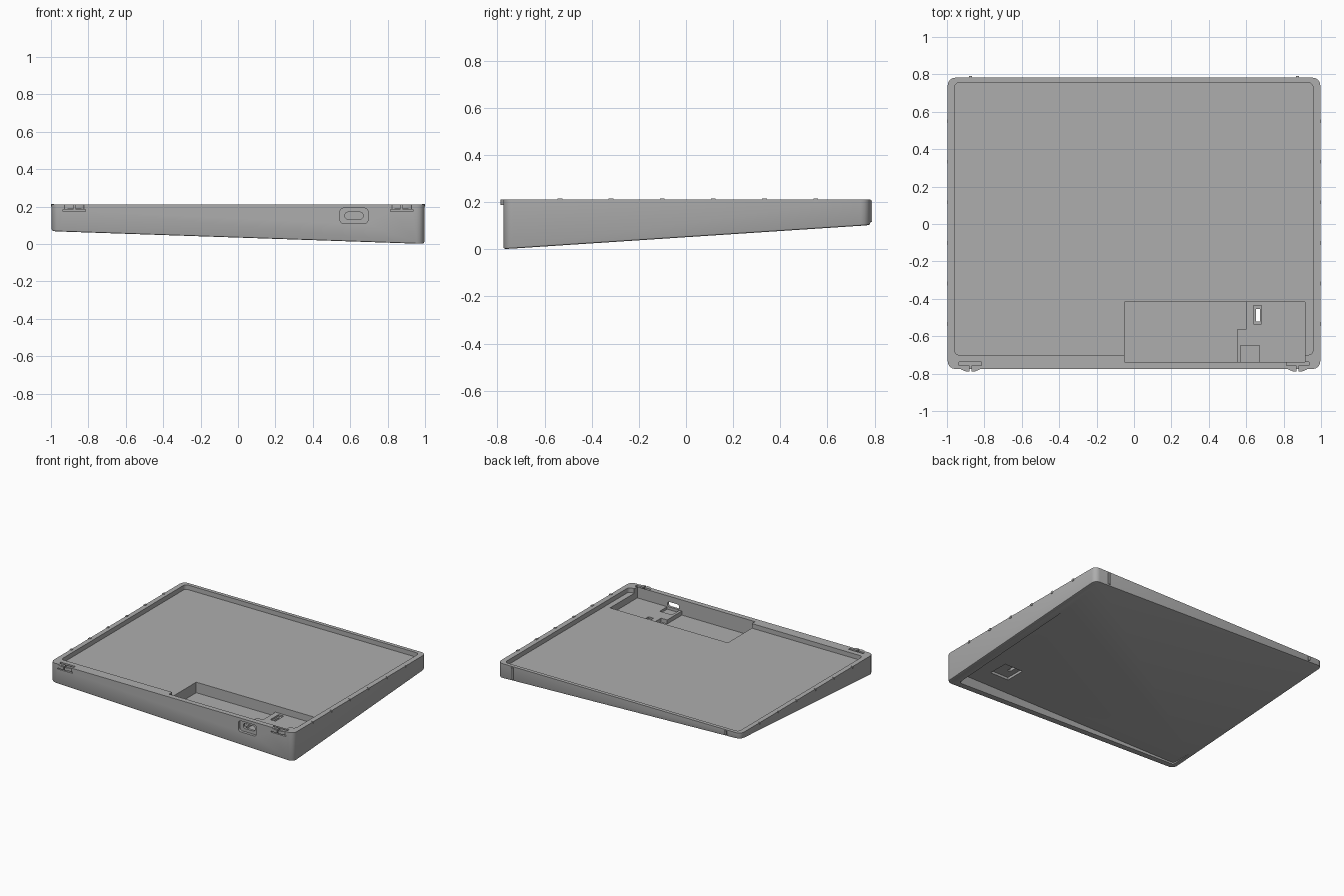
import bpy, bmesh, math

cube = bpy.data.objects.get("Cube")
if cube:
    bpy.data.objects.remove(cube, do_unlink=True)

grey = bpy.data.materials.new("plain grey")
grey.use_nodes = True
grey.diffuse_color = (0.42, 0.42, 0.42, 1)
grey.node_tree.nodes["Principled BSDF"].inputs["Base Color"].default_value = (0.42, 0.42, 0.42, 1)

TOP = 0.212


def underside(x, y):
    """Height of the tilted bottom plane."""
    return 0.034 * (0.995 - x) + 0.0655 * (y + 0.775)


def rounded(x0, x1, y0, y1, r, steps=4):
    """Outline of a rectangle with rounded corners."""
    points = []
    corners = [(x1 - r, y1 - r), (x0 + r, y1 - r), (x0 + r, y0 + r), (x1 - r, y0 + r)]
    for i, (cx, cy) in enumerate(corners):
        for s in range(steps + 1):
            a = math.pi / 2 * (i + s / steps)
            points.append((cx + r * math.cos(a), cy + r * math.sin(a)))
    return points


def prism(name, outline, low, high, upright=False):
    """Extrude an outline along z, or along y when upright; low may be a function."""
    bm = bmesh.new()
    rings = []
    for level in (low, high):
        ring = []
        for u, v in outline:
            w = level(u, v) if callable(level) else level
            ring.append(bm.verts.new((u, w, v) if upright else (u, v, w)))
        rings.append(ring)
    bm.faces.new(rings[0][::-1])
    bm.faces.new(rings[1])
    n = len(outline)
    for i in range(n):
        j = (i + 1) % n
        bm.faces.new((rings[0][i], rings[0][j], rings[1][j], rings[1][i]))
    bmesh.ops.recalc_face_normals(bm, faces=bm.faces)
    mesh = bpy.data.meshes.new(name)
    bm.to_mesh(mesh)
    bm.free()
    mesh.materials.append(grey)
    obj = bpy.data.objects.new(name, mesh)
    bpy.context.collection.objects.link(obj)
    return obj


def box(name, x0, x1, y0, y1, z0, z1):
    return prism(name, [(x0, y0), (x1, y0), (x1, y1), (x0, y1)], z0, z1)


def activate(obj):
    bpy.ops.object.select_all(action='DESELECT')
    obj.select_set(True)
    bpy.context.view_layer.objects.active = obj


def combine(target, tool, operation='DIFFERENCE'):
    """Apply a boolean and discard the tool."""
    activate(target)
    mod = target.modifiers.new("boolean", 'BOOLEAN')
    mod.operation = operation
    mod.solver = 'EXACT'
    mod.object = tool
    bpy.ops.object.modifier_apply(modifier=mod.name)
    bpy.data.objects.remove(tool, do_unlink=True)


# Wedge shaped case with softened bottom edge
case = prism("case", rounded(-0.996, 0.996, -0.775, 0.782, 0.04), underside, TOP)
bm = bmesh.new()
bm.from_mesh(case.data)
bottom = min(bm.faces, key=lambda f: f.normal.z)
bmesh.ops.bevel(bm, geom=list(bottom.edges), offset=0.008, segments=2, profile=0.5, affect='EDGES')
bm.to_mesh(case.data)
bm.free()

# Front snap bumps on the rim
for side in (-1, 1):
    c = side * 0.875
    lens = [(c - 0.06, -0.765), (c - 0.05, -0.778), (c - 0.025, -0.788),
            (c + 0.025, -0.788), (c + 0.05, -0.778), (c + 0.06, -0.765)]
    combine(case, prism("snap_bump", lens, 0.188, 0.21), 'UNION')

# Tray, component pit and underside hollow
combine(case, prism("tray_cut", rounded(-0.96, 0.957, -0.70, 0.755, 0.025), 0.178, 0.3))
combine(case, box("pit_cut", -0.05, 0.915, -0.737, -0.418, 0.1, 0.3))
combine(case, prism("hollow_cut", rounded(-0.96, 0.92, -0.73, 0.745, 0.02), -0.2, 0.08))

# Raised step in the pit, with a bay behind the port
step = [(0.60, -0.41), (0.60, -0.565), (0.55, -0.565), (0.55, -0.745),
        (0.925, -0.745), (0.925, -0.41)]
combine(case, prism("pit_step", step, 0.09, 0.13), 'UNION')
combine(case, box("port_bay_cut", 0.57, 0.67, -0.737, -0.65, 0.112, 0.2))

# Switch opening through the step, wider below
combine(case, box("switch_well_cut", 0.61, 0.76, -0.59, -0.44, 0.0, 0.098))
combine(case, box("switch_frame_cut", 0.64, 0.682, -0.535, -0.437, 0.118, 0.2))
combine(case, box("switch_hole_cut", 0.652, 0.675, -0.52, -0.455, 0.05, 0.2))

# Port in the front wall: shallow surround and slot
combine(case, prism("port_surround_cut", rounded(0.545, 0.695, 0.11, 0.192, 0.02),
                    -0.85, -0.755, upright=True))
combine(case, prism("port_slot_cut", rounded(0.572, 0.668, 0.133, 0.17, 0.015),
                    -0.85, -0.70, upright=True))

# T shaped slots that free the snap tabs
for side in (-1, 1):
    c = side * 0.875
    combine(case, box("tab_under_cut", c - 0.06, c + 0.06, -0.85, -0.738, 0.175, 0.184))
    combine(case, box("tab_back_cut", c - 0.06, c + 0.06, -0.756, -0.738, 0.18, 0.3))
    combine(case, box("tab_split_cut", c - 0.005, c + 0.005, -0.85, -0.745, 0.18, 0.3))

activate(case)
bpy.ops.object.shade_smooth_by_angle(angle=math.radians(30))

# Back ribs and small side nubs
for side, label in ((-1, "right"), (1, "left")):
    x = side * 0.875
    box("back_rib_" + label, x - 0.008, x + 0.008, 0.775, 0.79,
        underside(x, 0.78) + 0.01, 0.206)
    for i in range(6):
        y = -0.535 + i * 0.217
        edges = sorted((side * 0.985, side * 1.0))
        box(f"side_nub_{label}_{i + 1}", edges[0], edges[1], y - 0.01, y + 0.01, 0.2, 0.215)
